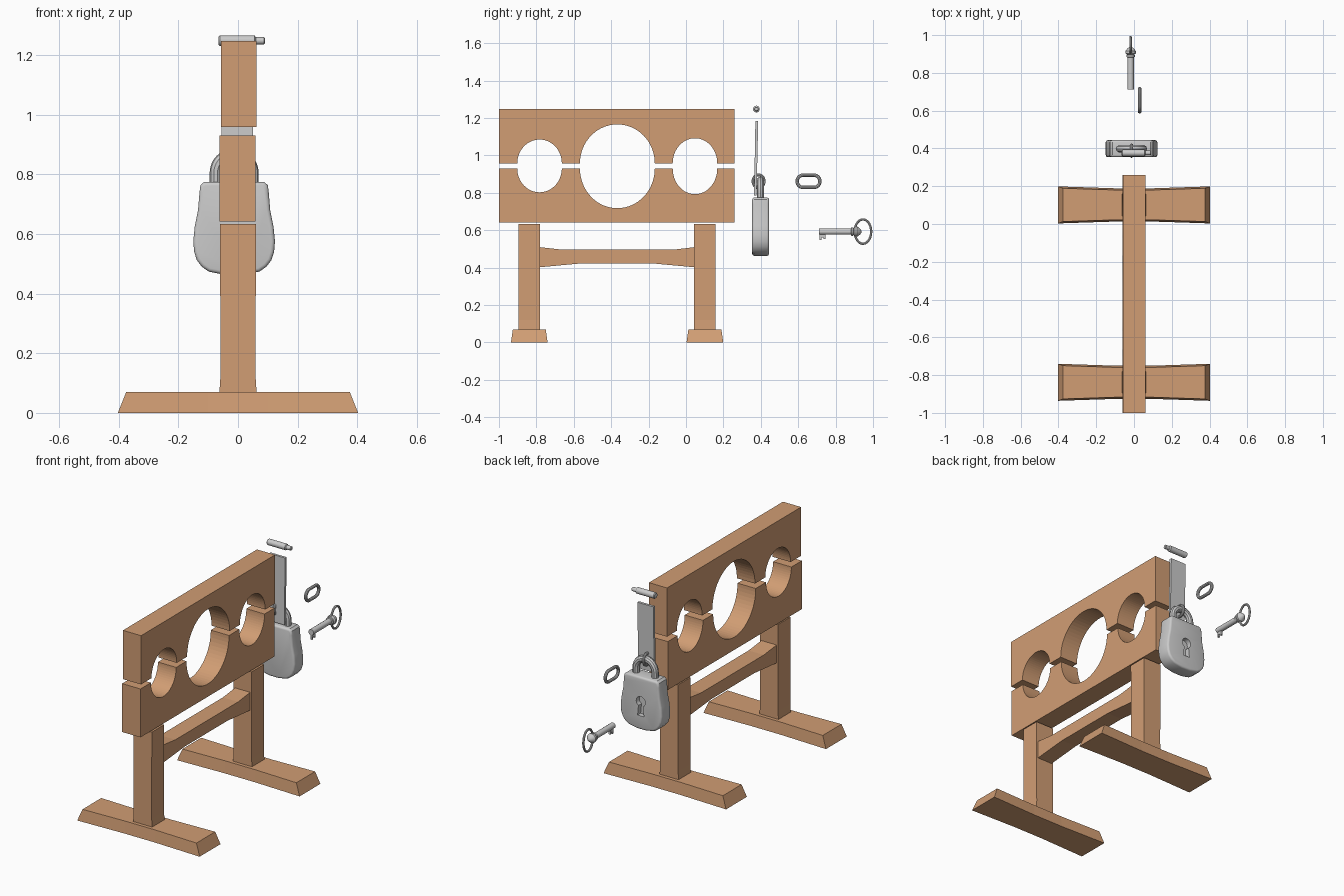
import bpy, bmesh, math
from mathutils import Vector

if "Cube" in bpy.data.objects:
    bpy.data.objects.remove(bpy.data.objects["Cube"])


def material(name, rgb):
    m = bpy.data.materials.new(name)
    m.diffuse_color = (*rgb, 1)
    m.use_nodes = True
    m.node_tree.nodes["Principled BSDF"].inputs["Base Color"].default_value = m.diffuse_color
    return m


WOOD = material("warm wood", (0.64, 0.34, 0.175))
METAL = material("grey metal", (0.6, 0.6, 0.6))


def add(name, bm, mat, smooth=False):
    bmesh.ops.recalc_face_normals(bm, faces=bm.faces)
    me = bpy.data.meshes.new(name)
    bm.to_mesh(me)
    bm.free()
    me.materials.append(mat)
    if smooth:
        me.shade_smooth()
        me.set_sharp_from_angle(angle=math.radians(35))
    ob = bpy.data.objects.new(name, me)
    bpy.context.collection.objects.link(ob)
    return ob


def loft(name, rings, mat, smooth=False):
    """Skin equal-length rings of points, capping both ends."""
    bm = bmesh.new()
    vs = [[bm.verts.new(p) for p in r] for r in rings]
    n = len(vs[0])
    for a, b in zip(vs, vs[1:]):
        for i in range(n):
            bm.faces.new((a[i], a[(i + 1) % n], b[(i + 1) % n], b[i]))
    bm.faces.new(vs[0])
    bm.faces.new(vs[-1])
    return add(name, bm, mat, smooth)


def prism_x(name, yz, x0, x1, mat):
    return loft(name, [[(x, y, z) for y, z in yz] for x in (x0, x1)], mat)


def prism_y(name, xz, y0, y1, mat):
    return loft(name, [[(x, y, z) for x, z in xz] for y in (y0, y1)], mat)


def turned(name, origin, axis, profile, mat, n=20):
    """Round part: (distance along axis, radius) pairs."""
    o, d = Vector(origin), Vector(axis)
    u = d.orthogonal().normalized()
    v = d.cross(u)
    t = [2 * math.pi * i / n for i in range(n)]
    return loft(name, [[o + d * s + (u * math.cos(a) + v * math.sin(a)) * r for a in t]
                       for s, r in profile], mat, True)


def bake(ob, smooth=True):
    """Replace an object by its evaluated mesh."""
    dg = bpy.context.evaluated_depsgraph_get()
    me = bpy.data.meshes.new_from_object(ob.evaluated_get(dg))
    if smooth:
        me.shade_smooth()
        me.set_sharp_from_angle(angle=math.radians(35))
    name, mat = ob.name, METAL
    bpy.data.objects.remove(ob)
    me.materials.clear()
    me.materials.append(mat)
    new = bpy.data.objects.new(name, me)
    bpy.context.collection.objects.link(new)
    return new


def tube(name, pts, r, cyclic=True):
    cu = bpy.data.curves.new(name, 'CURVE')
    cu.dimensions = '3D'
    cu.bevel_depth = r
    cu.bevel_resolution = 3
    cu.use_fill_caps = True
    sp = cu.splines.new('POLY')
    sp.points.add(len(pts) - 1)
    for p, q in zip(sp.points, pts):
        p.co = (*q, 1)
    sp.use_cyclic_u = cyclic
    ob = bpy.data.objects.new(name, cu)
    bpy.context.collection.objects.link(ob)
    bpy.context.view_layer.update()
    return bake(ob)


# Two neck-and-wrist boards with half-round notches
def board(name, edge, outer, holes, x0, x1):
    s = 1 if outer > edge else -1
    pts = [(-1, outer), (-1, edge)]
    for c, r, h in holes:
        for i in range(33):
            a = math.pi * (1 - i / 32)
            pts.append((c + r * math.cos(a), edge + s * h * math.sin(a)))
    pts += [(0.26, edge), (0.26, outer)]
    prism_x(name, pts, x0, x1, WOOD)


board("upper_board", 0.958, 1.248, [(-0.783, 0.119, 0.127), (-0.367, 0.2, 0.208), (0.048, 0.119, 0.134)],
      -0.057, 0.062)
board("lower_board", 0.93, 0.642, [(-0.783, 0.119, 0.127), (-0.367, 0.2, 0.212), (0.048, 0.119, 0.137)],
      -0.062, 0.058)

# Posts and feet
for tag, c in (("front", -0.838), ("rear", 0.101)):
    loft(tag + "_post", [[(sx * hx, c + sy * 0.058, z) for sx, sy in ((-1, -1), (1, -1), (1, 1), (-1, 1))]
                         for z, hx in ((0.06, 0.063), (0.12, 0.059), (0.634, 0.06))], WOOD)
    # waisted foot with sloping sides
    loft(tag + "_foot", [[(xb, c - hb, 0), (xb, c + hb, 0), (xt, c + ht, 0.07), (xt, c - ht, 0.07)]
                         for xb, xt, hb, ht in ((-0.403, -0.375, 0.098, 0.088), (-0.1, -0.1, 0.088, 0.079),
                                                (0.1, 0.1, 0.088, 0.079), (0.403, 0.375, 0.098, 0.088))], WOOD)

# Cross beam flaring towards the posts
prism_x("cross_beam", [(-0.785, 0.402), (-0.57, 0.422), (-0.17, 0.422), (0.048, 0.402), (0.048, 0.51),
                       (-0.07, 0.496), (-0.66, 0.496), (-0.785, 0.51)], -0.05, 0.05, WOOD)

# Hasp plate, slightly tilted, with hinge pin above
prism_x("hasp_plate", [(0.364, 0.787), (0.377, 0.787), (0.386, 1.183), (0.371, 1.183)], -0.055, 0.05, METAL)
turned("hinge_pin", (-0.065, 0.376, 1.248), (1, 0, 0),
       [(0, 0.014), (0.004, 0.018), (0.121, 0.018), (0.125, 0.012), (0.152, 0.012), (0.155, 0.009)], METAL)

# Padlock body with recessed keyhole
CX = -0.013
half = [(0.03, 0.463), (0.085, 0.474), (0.108, 0.49), (0.125, 0.512), (0.134, 0.54), (0.137, 0.575),
        (0.132, 0.625), (0.121, 0.68), (0.116, 0.74), (0.113, 0.764), (0.1, 0.775)]
outline = [(CX + x, z) for x, z in half] + [(CX - x, z) for x, z in reversed(half)]
body = prism_y("padlock_body", outline, 0.354, 0.444, METAL)
bev = body.modifiers.new("round", 'BEVEL')
bev.width, bev.segments, bev.limit_method, bev.angle_limit = 0.012, 3, 'ANGLE', math.radians(60)
hole = [(CX + 0.03 * math.cos(a), 0.63 + 0.03 * math.sin(a))
        for a in [math.radians(-60 + 15 * i) for i in range(21)]]
hole += [(CX - 0.021, 0.545), (CX + 0.021, 0.545)]
cutter = prism_y("keyhole_cutter", hole, 0.415, 0.47, METAL)
cutter.hide_render = True
cut = body.modifiers.new("keyhole", 'BOOLEAN')
cut.operation, cut.object, cut.solver = 'DIFFERENCE', cutter, 'EXACT'
bpy.context.view_layer.update()
bake(body)
bpy.data.objects.remove(cutter)

# Shackle and the staple it hangs from
arch = [(CX + 0.062 * math.cos(math.pi * i / 24), 0.398, 0.805 + 0.062 * math.sin(math.pi * i / 24))
        for i in range(25)]
tube("padlock_shackle", [(CX + 0.062, 0.398, 0.765)] + arch + [(CX - 0.062, 0.398, 0.765)], 0.02, False)


def link(name, x, cy, cz, ry, rz, straight, r):
    """Oval ring standing in the side plane, with optional straight runs along y."""
    pts = []
    for i in range(32):
        a = 2 * math.pi * (i + 0.5) / 32
        pts.append((x, cy + math.copysign(straight, math.cos(a)) + ry * math.cos(a), cz + rz * math.sin(a)))
    tube(name, pts, r)


link("staple_ring", CX, 0.388, 0.862, 0.03, 0.034, 0, 0.008)
link("loose_link", 0.03, 0.655, 0.862, 0.033, 0.033, 0.028, 0.0095)

# Key: shaft with collar, bow ring and bit
KX, KZ = -0.018, 0.593
turned("key_shaft", (KX, 0, KZ), (0, 1, 0),
       [(0.712, 0.017), (0.882, 0.017), (0.884, 0.023), (0.894, 0.023), (0.896, 0.018), (0.903, 0.028),
        (0.915, 0.028), (0.93, 0.017), (0.938, 0.005)], METAL)
link("key_bow", KX, 0.946, KZ, 0.044, 0.065, 0, 0.0065)
prism_x("key_bit", [(0.714, 0.585), (0.714, 0.548), (0.724, 0.548), (0.724, 0.562), (0.735, 0.562),
                    (0.735, 0.552), (0.746, 0.552), (0.746, 0.585)], KX - 0.006, KX + 0.006, METAL)
